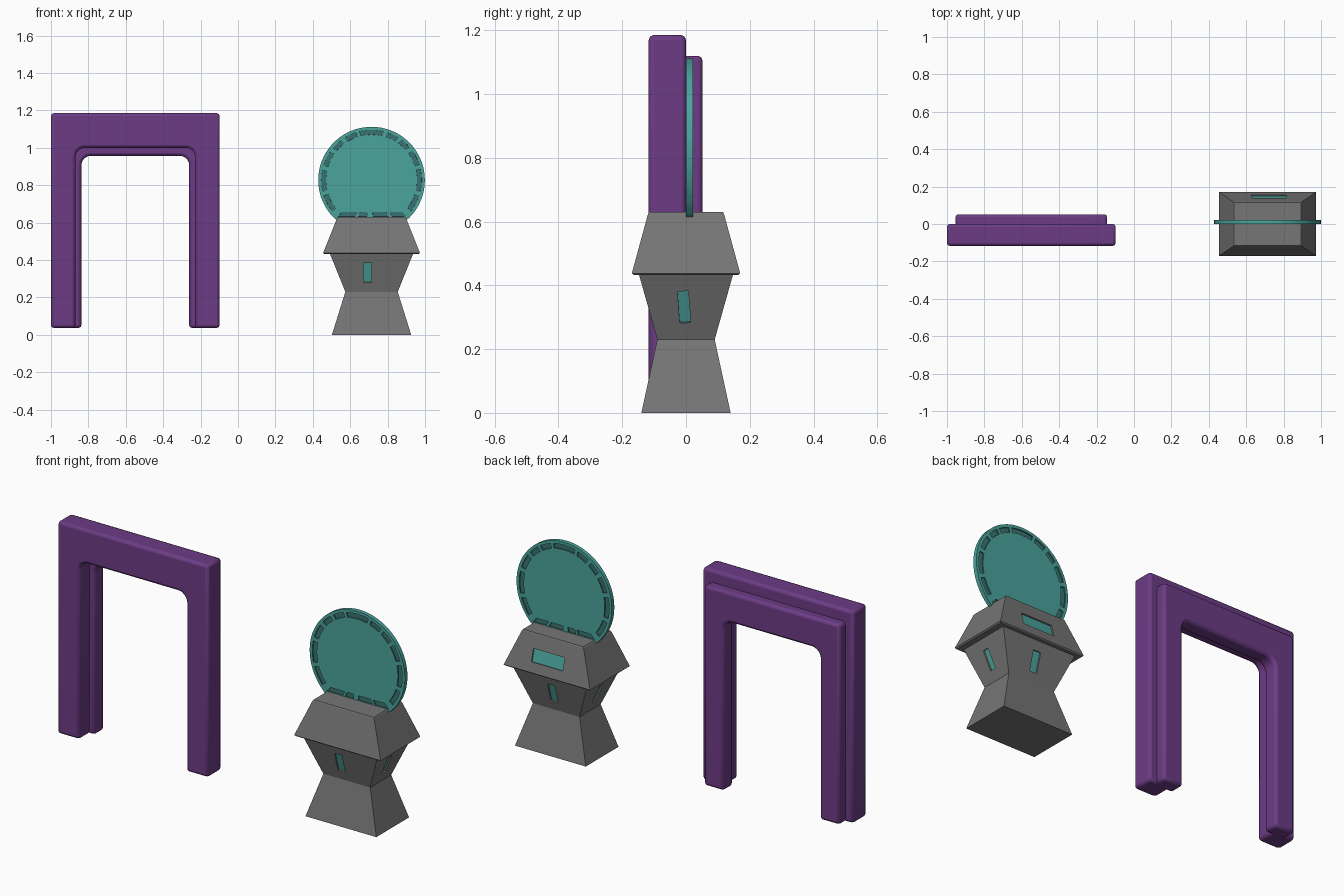
import bpy, bmesh
from math import sin, cos, pi, radians
from mathutils import Matrix

if "Cube" in bpy.data.objects:
    bpy.data.objects.remove(bpy.data.objects["Cube"])


def material(name, rgb):
    m = bpy.data.materials.new(name)
    m.diffuse_color = (*rgb, 1)
    m.use_nodes = True
    m.node_tree.nodes["Principled BSDF"].inputs["Base Color"].default_value = m.diffuse_color
    return m


PURPLE = material("purple", (0.15, 0.045, 0.235))
TEAL = material("teal", (0.07, 0.37, 0.335))
DARK = material("dark_teal", (0.04, 0.17, 0.16))
STONE = material("dark_grey", (0.18, 0.18, 0.18))
CX = 0.714


def finish(name, bm, *mats):
    bmesh.ops.recalc_face_normals(bm, faces=bm.faces)
    me = bpy.data.meshes.new(name)
    bm.to_mesh(me)
    bm.free()
    for m in mats:
        me.materials.append(m)
    ob = bpy.data.objects.new(name, me)
    bpy.context.collection.objects.link(ob)
    return ob


# Archway: a front and a back layer, each a U profile with rounded inner corners
def arch(name, outer, inner, top, inner_top, y0, y1, bottom=0.037, r=0.05):
    half = [(0, top), (outer, top), (outer, bottom), (inner, bottom)]
    for i in range(7):
        a = i / 6 * pi / 2
        half.append((inner - r + r * cos(a), inner_top - r + r * sin(a)))
    half.append((0, inner_top))
    pts = half[1:-1] + [(-x, z) for x, z in reversed(half[1:-1])]
    bm = bmesh.new()
    face = bm.faces.new([bm.verts.new((x - 0.549, y0, z)) for x, z in pts])
    ext = bmesh.ops.extrude_face_region(bm, geom=[face])["geom"]
    bmesh.ops.translate(bm, vec=(0, y1 - y0, 0),
                        verts=[v for v in ext if isinstance(v, bmesh.types.BMVert)])
    ob = finish(name, bm, PURPLE)
    bev = ob.modifiers.new("bevel", "BEVEL")
    bev.width, bev.segments = 0.015, 2
    bev.limit_method, bev.angle_limit = "ANGLE", radians(40)
    bpy.context.view_layer.objects.active = ob
    bpy.ops.object.select_all(action="DESELECT")
    ob.select_set(True)
    bpy.ops.object.shade_smooth_by_angle(angle=radians(25))


arch("arch_front", 0.451, 0.32, 1.185, 1.0, -0.117, 0.0)
arch("arch_back", 0.405, 0.288, 1.12, 0.957, -0.03, 0.052)


# Pedestal and cap: stacked rectangular sections (z, half x, half y)
def loft(name, sections):
    bm = bmesh.new()
    rings = [[bm.verts.new((CX + sx * hx, sy * hy, z))
              for sx, sy in ((-1, -1), (1, -1), (1, 1), (-1, 1))] for z, hx, hy in sections]
    for a, b in zip(rings, rings[1:]):
        for i in range(4):
            j = (i + 1) % 4
            bm.faces.new((a[i], a[j], b[j], b[i]))
    bm.faces.new(rings[0][::-1])
    bm.faces.new(rings[-1])
    return finish(name, bm, STONE)


pedestal = loft("pedestal", [(0, 0.212, 0.14), (0.23, 0.14, 0.09), (0.432, 0.222, 0.147)])
cap = loft("cap", [(0.432, 0.252, 0.164), (0.438, 0.259, 0.17),
                   (0.445, 0.256, 0.168), (0.625, 0.184, 0.119), (0.63, 0.18, 0.116)])


# Slots: a box cut into a sloping face with a teal panel at the bottom of it
def slot(name, target, turn, dist, z, tilt, w, h, shift=0.0, roll=0.0, depth=0.012):
    frame = (Matrix.Translation((CX, 0, 0)) @ Matrix.Rotation(radians(turn), 4, "Z")
             @ Matrix.Translation((shift, -dist, z)) @ Matrix.Rotation(radians(tilt), 4, "X")
             @ Matrix.Rotation(radians(roll), 4, "Y"))

    def box(label, width, height, near, far, mat):
        bm = bmesh.new()
        bmesh.ops.create_cube(bm, size=1, matrix=frame
                              @ Matrix.Translation((0, (near + far) / 2, 0))
                              @ Matrix.Diagonal((width, far - near, height, 1)))
        return finish(label, bm, mat)

    cutter = box(name + "_cutter", w, h, -0.03, depth, STONE)
    cutter.hide_render = True
    cutter.hide_set(True)
    cutter.display_type = "WIRE"
    cut = target.modifiers.new(name, "BOOLEAN")
    cut.operation, cut.solver, cut.object = "DIFFERENCE", "EXACT", cutter
    box(name + "_panel", w, h, depth - 0.004, depth + 0.004, TEAL)


for name, turn, dist, tilt, w, shift, roll in (
        ("front_slot", 0, 0.1185, 16, 0.044, -0.021, 0), ("right_slot", 90, 0.181, 22, 0.034, -0.006, -4),
        ("back_slot", 180, 0.1185, 16, 0.044, 0.0, 0), ("left_slot", 270, 0.181, 22, 0.034, 0.006, 4)):
    slot(name, pedestal, turn, dist, 0.332, tilt, w, 0.107, shift, roll)
slot("cap_slot", cap, 180, 0.1475, 0.522, -15, 0.187, 0.068, -0.009, 0)

# Round disc with a flat foot and a ring of recessed rim segments on both sides
R, CZ, FOOT = 0.285, 0.827, 0.212
SEGMENTS = [(76, 104), (108, 122), (127, 140), (145, 163), (168, 193), (198, 219),
            (227, 246), (250, 263), (272, 295), (299, 314), (322, 342), (347, 373),
            (378, 396), (401, 414), (418, 432)]


def rim(angle, inset):
    a = radians(angle)
    r = R - inset
    if sin(a) < 0:
        r = min(r, (FOOT - inset) / -sin(a))
    return CX + r * cos(a), CZ + r * sin(a)


angles = sorted({60 + i * 5 for i in range(72)} | {a if a < 420 else a - 360 for s in SEGMENTS for a in s}
                | {311.5, 228.5})
bm = bmesh.new()
n = len(angles)
outer, recesses = [], []
for y in (0.0, 0.022):
    rings = [[bm.verts.new((x, y, z)) for x, z in (rim(a, d) for a in angles)]
             for d in (0, 0.016, 0.042)]
    outer.append(rings[0])
    for k in range(2):
        for i in range(n):
            j = (i + 1) % n
            f = bm.faces.new((rings[k][i], rings[k][j], rings[k + 1][j], rings[k + 1][i]))
            nxt = angles[j] + (360 if j == 0 else 0)
            mid = (angles[i] + nxt) / 2
            if k == 1 and any(s < m < e for s, e in SEGMENTS for m in (mid, mid + 360)):
                recesses.append(f)
    bm.faces.new(rings[2])
for i in range(n):
    j = (i + 1) % n
    bm.faces.new((outer[0][i], outer[0][j], outer[1][j], outer[1][i]))
bmesh.ops.recalc_face_normals(bm, faces=bm.faces)
for f in recesses:
    f.material_index = 1
bmesh.ops.inset_region(bm, faces=recesses, thickness=0.0005, depth=-0.006)
finish("disc", bm, TEAL, DARK)
